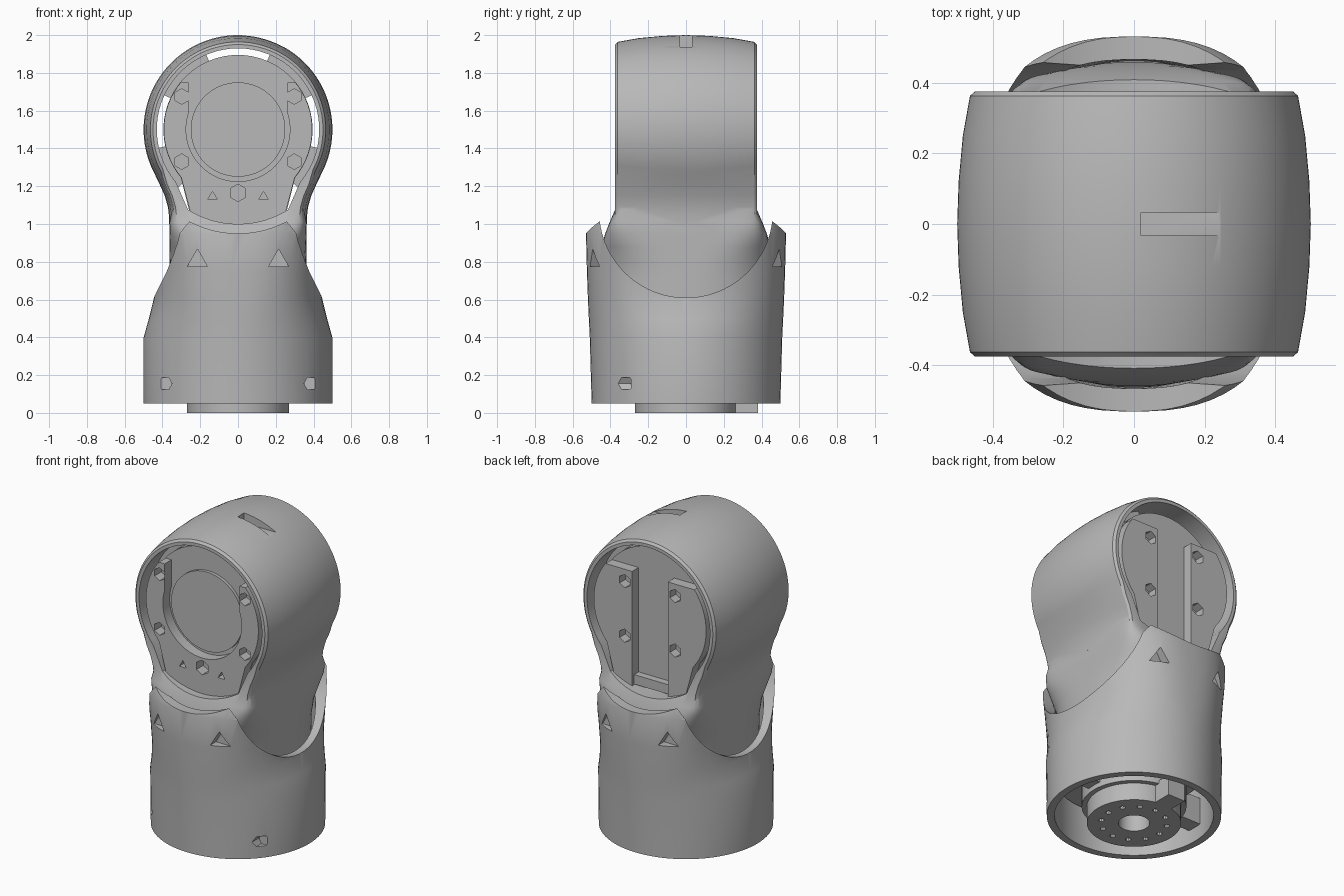
import bpy, bmesh
from math import sin, cos, radians, pi, copysign

cube = bpy.data.objects.get("Cube")
if cube:
    bpy.data.objects.remove(cube, do_unlink=True)

grey = bpy.data.materials.new("plain_grey")
grey.use_nodes = True
grey.diffuse_color = (0.48, 0.48, 0.48, 1)
grey.node_tree.nodes["Principled BSDF"].inputs["Base Color"].default_value = (0.48, 0.48, 0.48, 1)


def loft(name, rings, closed=False):
    """Skin a list of equal-length rings; cap the ends or close into a tube."""
    bm = bmesh.new()
    rows = [[bm.verts.new(p) for p in ring] for ring in rings]
    n = len(rows[0])
    pairs = list(zip(rows, rows[1:]))
    if closed:
        pairs.append((rows[-1], rows[0]))
    for a, b in pairs:
        for i in range(n):
            j = (i + 1) % n
            bm.faces.new((a[i], a[j], b[j], b[i]))
    if not closed:
        bm.faces.new(rows[0])
        bm.faces.new(rows[-1])
    bmesh.ops.recalc_face_normals(bm, faces=bm.faces)
    mesh = bpy.data.meshes.new(name)
    bm.to_mesh(mesh)
    bm.free()
    mesh.materials.append(grey)
    obj = bpy.data.objects.new(name, mesh)
    bpy.context.collection.objects.link(obj)
    return obj


def boolean(obj, operation, *others):
    """Combine solids, keep the result as plain mesh and drop the helpers."""
    for other in others:
        mod = obj.modifiers.new("bool", 'BOOLEAN')
        mod.operation = operation
        mod.solver = 'EXACT'
        mod.object = other
        bpy.context.view_layer.update()
        graph = bpy.context.evaluated_depsgraph_get()
        mesh = bpy.data.meshes.new_from_object(obj.evaluated_get(graph))
        obj.modifiers.clear()
        obj.data = mesh
        bpy.data.objects.remove(other, do_unlink=True)
    return obj


def oval(z, rx, ry, power=2.0, n=72):
    """Horizontal superellipse ring."""
    ring = []
    for i in range(n):
        a = 2 * pi * (i + 0.5) / n
        c, s = cos(a), sin(a)
        ring.append((rx * copysign(abs(c) ** (2 / power), c),
                     ry * copysign(abs(s) ** (2 / power), s), z))
    return ring


def rod(axis, center, r, lo, hi, n=64, turn=0.0):
    """Cylinder along an axis; center gives the other two coordinates."""
    rings = []
    for t in (lo, hi):
        ring = []
        for i in range(n):
            a = 2 * pi * i / n + turn
            p = [center[0] + r * cos(a), center[1] + r * sin(a)]
            p.insert("xyz".index(axis), t)
            ring.append(p)
        rings.append(ring)
    return loft("rod", rings)


def box(x0, x1, y0, y1, z0, z1):
    return loft("box", [[(x0, y0, z), (x1, y0, z), (x1, y1, z), (x0, y1, z)] for z in (z0, z1)])


HEAD = 1.5  # height of the joint axis


def polar(r, degrees):
    return r * cos(radians(degrees)), HEAD + r * sin(radians(degrees))


def slab(name, outline, y0, y1):
    """Extrude an x-z outline along y."""
    return loft(name, [[(x, y, z) for x, z in outline] for y in (y0, y1)])


def keyhole(name, r, bottom_r, half_angle, y0, y1):
    """Round head running into a narrower foot."""
    pts = [polar(r, -40 + 260 * i / 48) for i in range(49)]
    pts += [polar(bottom_r, 270 - half_angle + 2 * half_angle * i / 12) for i in range(13)]
    return slab(name, pts, y0, y1)


# lower sleeve: tapering tube with saddle cuts (height, x radius, y radius, squareness, wall)
profile = [(0.05, 0.5, 0.5, 2, 0.045), (0.4, 0.5, 0.51, 2, 0.045), (0.5, 0.472, 0.515, 2.1, 0.045),
           (0.61, 0.445, 0.52, 2.3, 0.045), (0.75, 0.442, 0.525, 2.45, 0.055),
           (0.95, 0.46, 0.53, 2.55, 0.065), (1.05, 0.45, 0.495, 2.55, 0.03)]
outer = [oval(z, rx, ry, p) for z, rx, ry, p, wall in profile]
inner = [oval(z, rx - wall, ry - wall, p) for z, rx, ry, p, wall in reversed(profile)]
sleeve = loft("lower_sleeve", outer + inner, closed=True)
boolean(sleeve, 'DIFFERENCE',
        rod('x', (0, 1.07), 0.46, -1, 1, 96),
        rod('y', (0, HEAD), 0.55, -1, 1, 96))
for side in (-1, 1):
    for face in (-1, 1):
        lo, hi = sorted((face * 0.45, face * 0.7))
        boolean(sleeve, 'DIFFERENCE', rod('y', (side * 0.215, 0.805), 0.062, lo, hi, 3, pi / 2))
    boolean(sleeve, 'DIFFERENCE', rod('y', (side * 0.385, 0.155), 0.036, -0.6, -0.29, 6))


def housing_outline(inset):
    """Drum arc flowing through a fillet into the neck sides."""
    side = [(0.415, 1.21), (0.388, 1.15), (0.371, 1.09), (0.365, 1.04), (0.364, 1.0)]
    side = [(x - 0.8 * inset, z) for x, z in side]
    arc = [polar(0.5 - inset, -28 + 236 * i / 72) for i in range(73)]
    return arc + [(-x, z) for x, z in side] + side[::-1]


# upper housing: crowned drum and neck
crown = [(-0.375, 0.05), (-0.362, 0.036), (-0.25, 0.016), (-0.12, 0.004), (0, 0),
         (0.12, 0.004), (0.25, 0.016), (0.362, 0.036), (0.375, 0.05)]
housing = loft("upper_housing", [[(x, y, z) for x, z in housing_outline(d)] for y, d in crown])
neck = loft("neck", [oval(*row) for row in [
    (0.3, 0.36, 0.45, 2.4), (0.7, 0.363, 0.462, 2.4), (0.8, 0.363, 0.457, 2.8),
    (0.88, 0.364, 0.446, 4), (0.95, 0.364, 0.428, 7), (1.01, 0.363, 0.404, 11),
    (1.08, 0.35, 0.374, 14)]])
boolean(housing, 'UNION', neck)
boolean(housing, 'DIFFERENCE', keyhole("cavity", 0.43, 0.5, 32, -0.8, 0.8))
# index slot on the crown, rounded at one end
nose = [(0.238 + 0.032 * cos(a * pi / 12), 0.032 * sin(a * pi / 12)) for a in range(-6, 7)]
slot = [(0.02, -0.032)] + nose + [(0.02, 0.032)]
boolean(housing, 'DIFFERENCE', loft("slot", [[(x, y, z) for x, y in slot] for z in (1.936, 2.1)]))

# joint core, held in the housing by webs with open gaps between them
core = keyhole("joint_core", 0.395, 0.53, 28, -0.29, 0.295)
for side, label in ((-1, "right"), (1, "left")):
    for lo, hi, level in ((25, 67, "upper"), (-44, -13, "lower")):
        steps = [lo + (hi - lo) * i / 8 for i in range(9)]
        ring = [polar(0.38, a) for a in steps] + [polar(0.445, a) for a in reversed(steps)]
        slab(label + "_" + level + "_web", [(side * x, z) for x, z in ring], -0.24, 0.24)
cover = rod('y', (0, HEAD), 0.25, -0.31, -0.27)
cover.name = "round_cover"

# front yoke: U-shaped plate around the cover
yoke = keyhole("front_yoke", 0.393, 0.528, 27.5, -0.358, -0.27)
boolean(yoke, 'DIFFERENCE', box(-1, 1, -1, 1, 1.75, 3),
        rod('y', (0, HEAD), 0.275, -1, 1),
        box(-0.262, 0.262, -1, 1, HEAD, 2))
# back rails either side of a channel
rails = keyhole("back_rails", 0.393, 0.528, 27.5, 0.27, 0.36)
boolean(rails, 'DIFFERENCE', box(-1, 1, -1, 1, 1.74, 3),
        box(-0.125, 0.125, -1, 1, 0.5, 2))
bridge = box(-0.13, 0.13, 0.28, 0.34, 1.02, 1.08)
bridge.name = "back_bridge"

# screw pockets
for side in (-1, 1):
    for z in (1.33, 1.675):
        boolean(yoke, 'DIFFERENCE', rod('y', (side * 0.298, z), 0.041, -0.5, -0.29, 6, pi / 6))
        boolean(rails, 'DIFFERENCE', rod('y', (side * 0.176, z - 0.01), 0.042, 0.3, 0.5, 6, pi / 6))
    boolean(yoke, 'DIFFERENCE', rod('y', (side * 0.135, 1.145), 0.028, -0.5, -0.3, 3, pi / 2))
boolean(yoke, 'DIFFERENCE', rod('y', (0, 1.165), 0.046, -0.5, -0.29, 6, pi / 6))

# mounting flange with bolt circle
flange = rod('z', (0, 0), 0.27, 0, 0.13)
flange.name = "mounting_flange"
boolean(flange, 'DIFFERENCE', rod('z', (0, 0), 0.09, -0.1, 0.11, 32))
for i in range(12):
    a = 2 * pi * i / 12
    boolean(flange, 'DIFFERENCE',
            rod('z', (0.19 * cos(a), 0.19 * sin(a)), 0.017, -0.1, 0.08, 8))
hub = rod('z', (0, 0), 0.3, 0.11, 0.32)
hub.name = "flange_hub"
tab = box(-0.06, 0.06, 0.22, 0.38, 0, 0.13)
tab.name = "flange_tab"
for side, label in ((-1, "right"), (1, "left")):
    rib = box(*sorted((side * 0.28, side * 0.47)), -0.05, 0.05, 0.14, 0.31)
    rib.name = label + "_rib"

# smooth curved surfaces, keep edges crisp
bpy.ops.object.select_all(action='DESELECT')
parts = [o for o in bpy.context.collection.objects if o.type == 'MESH']
for obj in parts:
    obj.data.name = obj.name
    obj.select_set(True)
bpy.context.view_layer.objects.active = parts[0]
bpy.ops.object.shade_smooth_by_angle(angle=radians(30))
